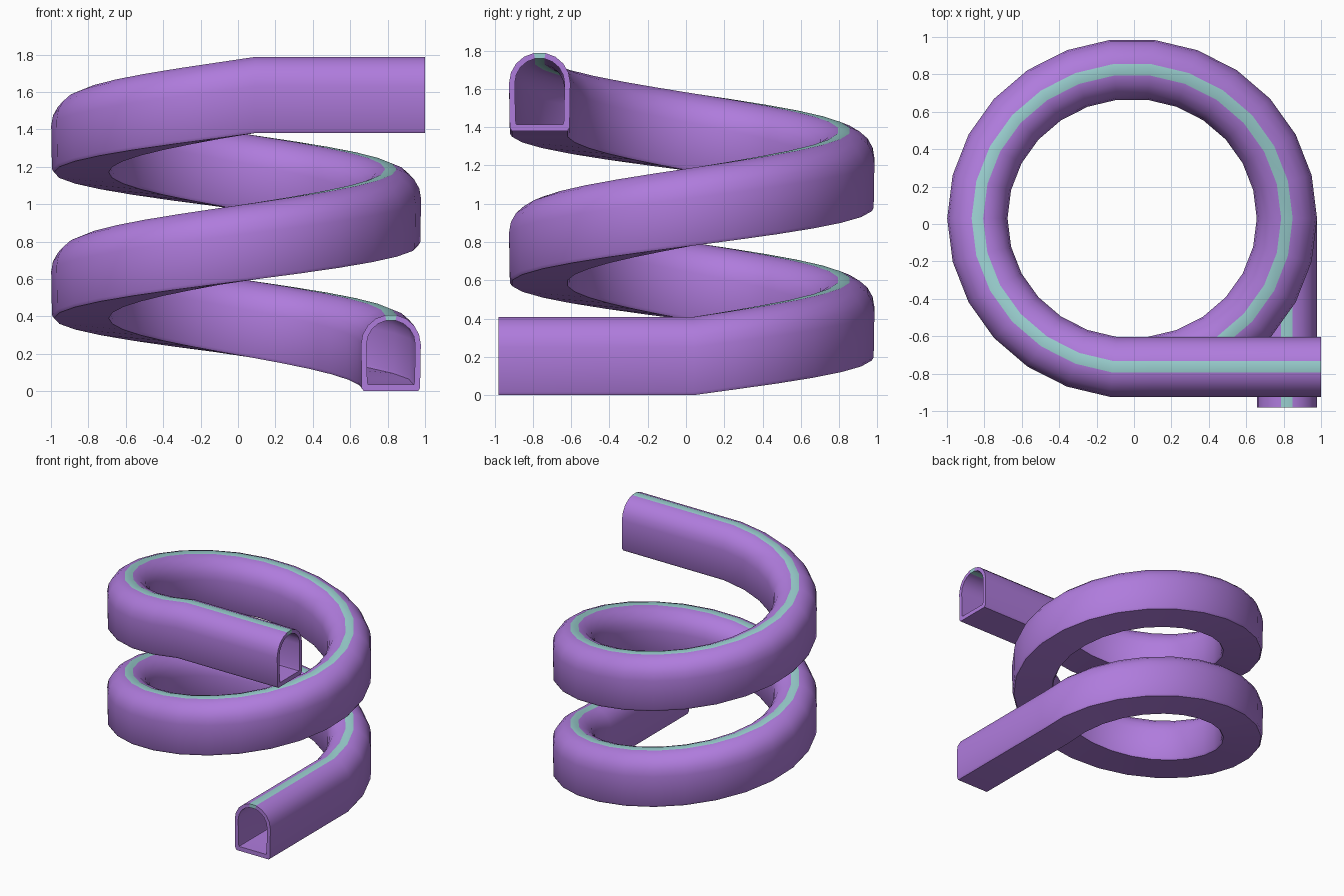
import bpy, bmesh
from math import sin, cos, radians, tau
from mathutils import Vector

if "Cube" in bpy.data.objects:
    bpy.data.objects.remove(bpy.data.objects["Cube"])

def material(name, colour):
    m = bpy.data.materials.new(name)
    m.diffuse_color = colour
    m.use_nodes = True
    m.node_tree.nodes["Principled BSDF"].inputs["Base Color"].default_value = m.diffuse_color
    return m

def arch_profile(r, base, foot):
    """Closed arch outline: right foot, side, arc, left side, left foot."""
    right = [(foot, base), (r - 0.004, base + 0.017)]
    right += [(r * cos(radians(a)), 0.25 + r * sin(radians(a)))
              for a in (0, 19.75, 39.5, 59.25, 79)]
    return right + [(-u, v) for u, v in reversed(right)]

# Path: straight lead-in, 26-sided helix, straight exit
CX, CY, RX, RY = -0.01, 0.03, 0.8275, 0.80
SIDES, STEPS = 26, 46
path = [Vector((CX + RX, -0.98, 0))]
for k in range(STEPS + 1):
    a = tau * k / SIDES
    path.append(Vector((CX + RX * cos(a), CY + RY * sin(a), 0.03 * k)))
path.append(Vector((1.0, path[-1].y, path[-1].z)))

# Hollow arch section swept with mitred corners
outer = arch_profile(0.16, 0.0, 0.145)
inner = arch_profile(0.13, 0.035, 0.122)
n = len(outer)
TOP = 6          # index of the crown face that carries the stripe

def flat_dir(a, b):
    return Vector((b.x - a.x, b.y - a.y, 0)).normalized()

bm = bmesh.new()
rings = []
for i, p in enumerate(path):
    d0 = flat_dir(path[max(i - 1, 0)], path[max(i, 1)])
    d1 = flat_dir(path[min(i, len(path) - 2)], path[min(i + 1, len(path) - 1)])
    t = (d0 + d1).normalized()
    side = Vector((t.y, -t.x, 0)) / t.dot(d0)
    rings.append([[bm.verts.new(p + side * u + Vector((0, 0, v))) for u, v in prof]
                  for prof in (outer, inner)])

def quad(a, b, c, d, j):
    f = bm.faces.new((a, b, c, d))
    f.material_index = 1 if j == TOP else 0

# Outer and inner skins
for (o0, i0), (o1, i1) in zip(rings, rings[1:]):
    for j in range(n):
        k = (j + 1) % n
        quad(o0[j], o0[k], o1[k], o1[j], j)
        quad(i0[k], i0[j], i1[j], i1[k], j)

# Rims at both open ends
for o, i in (rings[0], rings[-1]):
    for j in range(n):
        k = (j + 1) % n
        quad(o[j], o[k], i[k], i[j], j)

bmesh.ops.recalc_face_normals(bm, faces=bm.faces)
mesh = bpy.data.meshes.new("spiral_tube")
bm.to_mesh(mesh)
bm.free()
mesh.materials.append(material("purple", (0.43, 0.20, 0.72, 1)))
mesh.materials.append(material("aqua_stripe", (0.32, 0.62, 0.62, 1)))

tube = bpy.data.objects.new("spiral_tube", mesh)
bpy.context.collection.objects.link(tube)
bpy.context.view_layer.objects.active = tube
tube.select_set(True)
bpy.ops.object.shade_smooth_by_angle(angle=radians(50))
